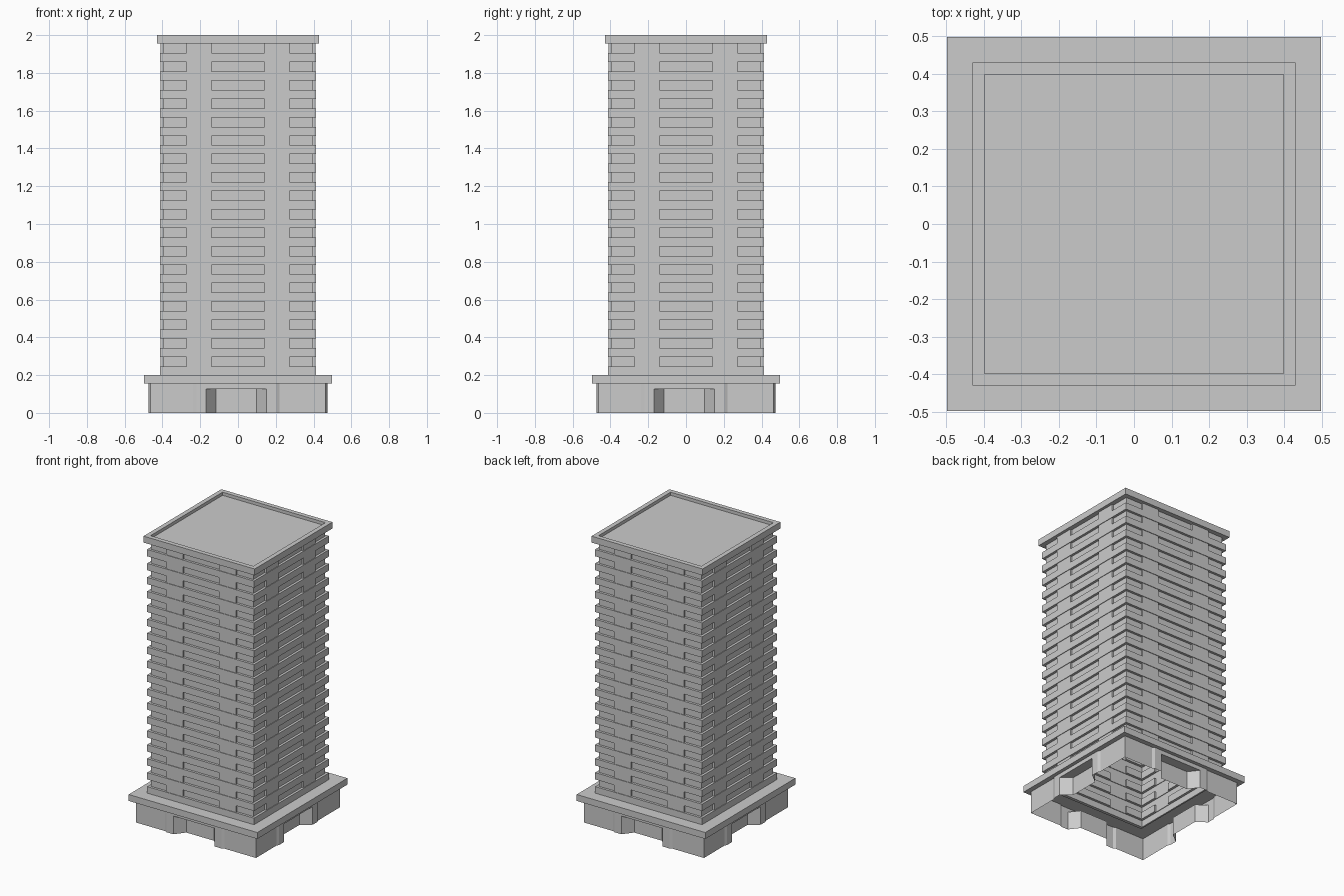
import bpy
import bmesh
from mathutils import Matrix, Vector

cube = bpy.data.objects.get("Cube")
if cube:
    bpy.data.objects.remove(cube, do_unlink=True)

# One concrete colour for the whole building
concrete = bpy.data.materials.new("concrete_grey")
concrete.use_nodes = True
colour = (0.6, 0.6, 0.6, 1.0)
concrete.diffuse_color = colour
concrete.node_tree.nodes["Principled BSDF"].inputs["Base Color"].default_value = colour


def four_sides(side):
    """Repeat one side's (along, outward) points around the building."""
    outline = []
    for turn in range(4):
        rotation = Matrix.Rotation(turn * 1.5707963, 2)
        outline += [rotation @ Vector((along, -out)) for along, out in side]
    return outline


def square(half):
    return four_sides([(-half, half)])


def loft(name, levels, cap_top=False):
    """Skin a stack of (outline, height) levels that share a point count."""
    bm = bmesh.new()
    rings = [[bm.verts.new((p.x, p.y, z)) for p in outline] for outline, z in levels]
    for low, high in zip(rings, rings[1:]):
        count = len(low)
        for i in range(count):
            j = (i + 1) % count
            bm.faces.new((low[i], low[j], high[j], high[i]))
    if cap_top:
        bm.faces.new(rings[-1])
    bmesh.ops.remove_doubles(bm, verts=bm.verts, dist=0.0001)
    bmesh.ops.dissolve_degenerate(bm, edges=bm.edges, dist=0.0001)
    mesh = bpy.data.meshes.new(name)
    bm.to_mesh(mesh)
    bm.free()
    mesh.materials.append(concrete)
    obj = bpy.data.objects.new(name, mesh)
    bpy.context.collection.objects.link(obj)
    return obj


# Podium with bevelled entrance surrounds and splayed doorways
WALL, SURROUND, DOOR = 0.464, 0.473, 0.405
SHIFT = -0.009
half_door = [(0.23, WALL), (0.212, SURROUND), (0.16, SURROUND), (0.108, DOOR)]


def podium_side(door_depth):
    points = [(a, door_depth if d == DOOR else d) for a, d in half_door]
    left = [(-a + SHIFT, d) for a, d in points]
    right = [(a + SHIFT, d) for a, d in reversed(points)]
    return four_sides([(-WALL, WALL)] + left + right)


recessed, flush = podium_side(DOOR), podium_side(SURROUND)
loft("podium_walls", [(recessed, 0), (recessed, 0.127), (flush, 0.127), (flush, 0.155)])

# Overhanging slab between podium and tower
loft("podium_slab", [(square(0.37), 0.155), (square(0.498), 0.155),
                     (square(0.498), 0.2), (square(0.413), 0.2)])

# Tower: plain bands alternating with rows of recessed windows between piers
BAND, PIER, GLASS = 0.414, 0.41, 0.397
half_row = [(0.272, GLASS), (0.272, PIER), (0.14, PIER), (0.14, GLASS)]
row_side = [(-GLASS, GLASS)] + [(-a, d) for a, d in half_row] + half_row[::-1]
window_row = four_sides(row_side)
band_side = [(-BAND, BAND)] + [(a, BAND) for a, d in row_side[1:]]
band = four_sides(band_side)

FLOORS, PITCH, WINDOW_HEIGHT = 18, 0.0976, 0.05
levels = [(band, 0.2)]
for floor in range(FLOORS):
    sill = 0.246 + floor * PITCH
    head = sill + WINDOW_HEIGHT
    levels += [(band, sill), (window_row, sill), (window_row, head)]
    if floor < FLOORS - 1:
        levels.append((band, head))
loft("tower_walls", levels)

# Roof slab with a low parapet around the sunken roof deck
loft("roof_parapet", [(square(0.397), 1.955), (square(0.43), 1.955), (square(0.43), 2.0),
                      (square(0.398), 2.0), (square(0.398), 1.978)], cap_top=True)
